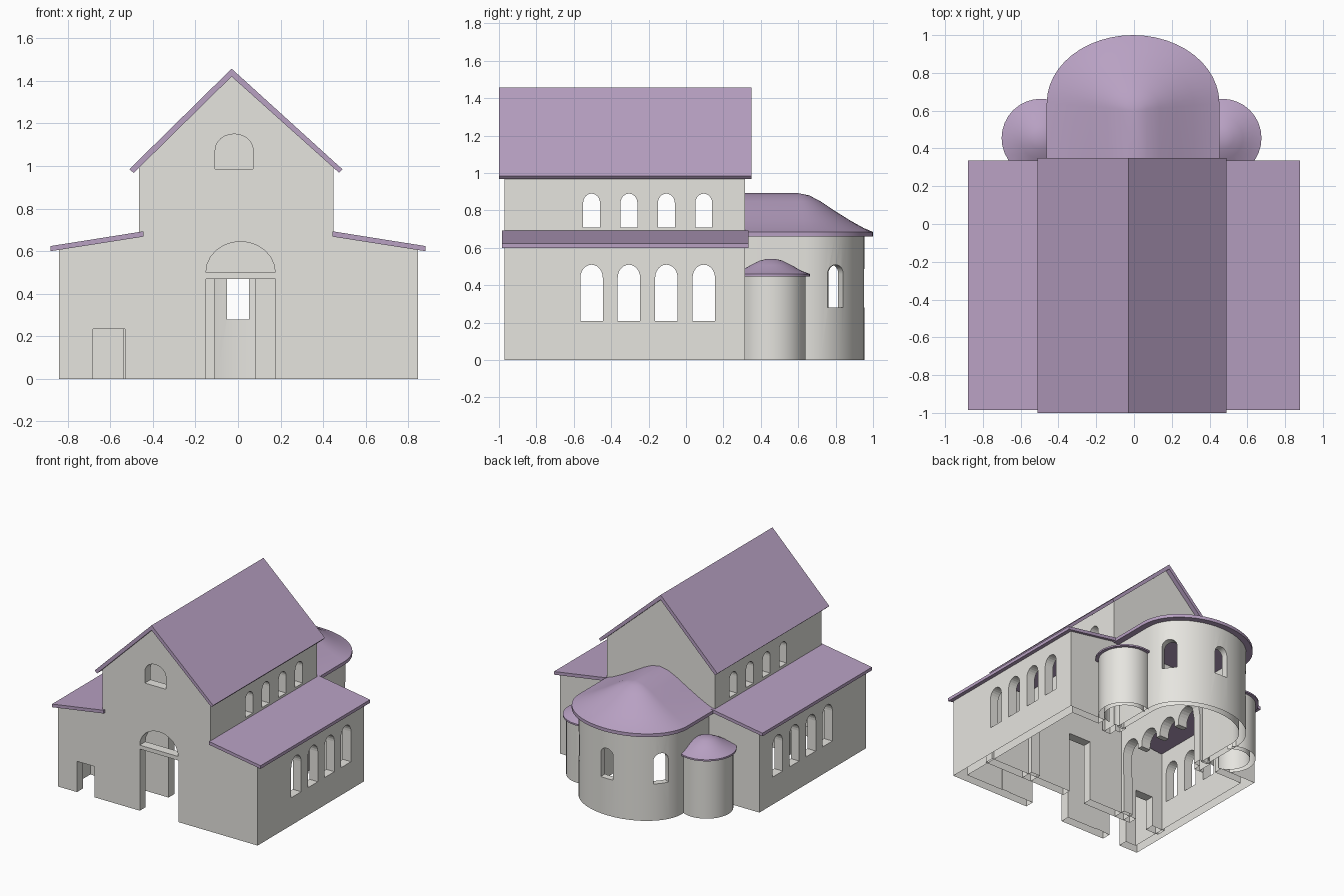
import bpy, bmesh, math
from mathutils import Matrix, Vector

if "Cube" in bpy.data.objects:
    bpy.data.objects.remove(bpy.data.objects["Cube"])


def material(name, rgb):
    m = bpy.data.materials.new(name)
    m.diffuse_color = (*rgb, 1)
    m.use_nodes = True
    m.node_tree.nodes["Principled BSDF"].inputs["Base Color"].default_value = m.diffuse_color
    return m


STONE = material("pale stone", (0.79, 0.78, 0.74))
TILE = material("mauve roof", (0.48, 0.355, 0.545))


def finish(name, bm, mat, smooth=None):
    bmesh.ops.recalc_face_normals(bm, faces=bm.faces)
    me = bpy.data.meshes.new(name)
    bm.to_mesh(me)
    bm.free()
    ob = bpy.data.objects.new(name, me)
    bpy.context.collection.objects.link(ob)
    me.materials.append(mat)
    if smooth:
        shade(ob, smooth)
    return ob


def shade(ob, angle):
    bpy.ops.object.select_all(action='DESELECT')
    ob.select_set(True)
    bpy.context.view_layer.objects.active = ob
    bpy.ops.object.shade_smooth_by_angle(angle=math.radians(angle))


def prism(name, pts, v0, v1, turn=0, at=(0, 0), mat=STONE, smooth=None):
    """Profile (u, z) extruded along v, turned about z and moved."""
    bm = bmesh.new()
    a = [bm.verts.new((u, v0, z)) for u, z in pts]
    b = [bm.verts.new((u, v1, z)) for u, z in pts]
    bm.faces.new(a)
    bm.faces.new(b[::-1])
    n = len(pts)
    for i in range(n):
        bm.faces.new((a[i], a[(i + 1) % n], b[(i + 1) % n], b[i]))
    M = Matrix.Translation((*at, 0)) @ Matrix.Rotation(math.radians(turn), 4, 'Z')
    bmesh.ops.transform(bm, matrix=M, verts=bm.verts)
    return finish(name, bm, mat, smooth)


def rect(u0, u1, z0, z1):
    return [(u0, z0), (u1, z0), (u1, z1), (u0, z1)]


def arch(c, w, z0, z1, rise, n=12):
    top = [(c + w / 2 * math.cos(math.pi * i / n),
            z1 - rise + rise * math.sin(math.pi * i / n)) for i in range(n + 1)]
    return ([(c - w / 2, z0), (c + w / 2, z0)] if z0 < z1 - rise else []) + top


def open_bottom(me):
    """Walls are open underneath: drop the faces lying on the ground."""
    bm = bmesh.new()
    bm.from_mesh(me)
    low = [f for f in bm.faces if all(v.co.z < 0.001 for v in f.verts)]
    bmesh.ops.delete(bm, geom=low, context='FACES')
    bm.to_mesh(me)
    bm.free()


def cut(ob, *cutters):
    for c in cutters:
        c.hide_render = True
        m = ob.modifiers.new("cut", 'BOOLEAN')
        m.operation, m.solver, m.object = 'DIFFERENCE', 'EXACT', c
    dg = bpy.context.evaluated_depsgraph_get()
    me = bpy.data.meshes.new_from_object(ob.evaluated_get(dg))
    ob.modifiers.clear()
    ob.data = me
    open_bottom(me)
    for c in cutters:
        bpy.data.objects.remove(c)


# Main walls: basilica section, hollowed, then doors and windows cut
walls = prism("church_walls", [
    (-0.84, 0), (0.845, 0), (0.845, 0.61), (0.448, 0.67), (0.448, 1.0),
    (-0.03, 1.425), (-0.465, 1.0), (-0.465, 0.67), (-0.84, 0.61)], -0.97, 0.315)
holes = [
    prism("nave_space", [(-0.395, -.1), (0.378, -.1), (0.378, 1.2), (-0.03, 1.6),
                         (-0.395, 1.2)], -0.90, 0.25),
    prism("aisle_space_r", rect(0.455, 0.775, -.1, 0.8), -0.90, 0.25),
    prism("aisle_space_l", rect(-0.77, -0.472, -.1, 0.8), -0.90, 0.25),
    prism("porch_space", rect(-0.6, 0.6, -.12, 0.58), -0.895, -0.68),
    prism("arcade_space", rect(-0.58, 0.19, -.12, 0.44), -0.6, 0.6, 90),
    prism("main_door", rect(-0.15, 0.175, -.1, 0.47), -1.2, -0.85),
    prism("lunette", arch(0.012, 0.325, 0.5, 0.645, 0.145), -1.2, -0.85),
    prism("side_door", rect(-0.68, -0.53, -.1, 0.235), -1.2, -0.85),
    prism("gable_window", arch(-0.018, 0.178, 0.985, 1.15, 0.075), -1.2, -0.85),
    prism("apse_opening", arch(0, 0.68, -.1, 0.62, 0.25), 0.2, 0.5),
    prism("side_opening_r", arch(0.485, 0.10, -.1, 0.4, 0.05), 0.2, 0.5),
    prism("side_opening_l", arch(-0.485, 0.10, -.1, 0.4, 0.05), 0.2, 0.5)]
for i in range(4):
    y = -0.505 + 0.2 * i
    holes += [
        prism("aisle_window", arch(y, 0.12, 0.21, 0.51, 0.07), -1.2, 1.2, 90),
        prism("arcade_arch", arch(y, 0.16, 0.3, 0.55, 0.09), -0.6, 0.6, 90),
        prism("high_window", arch(y, 0.09, 0.71, 0.89, 0.05), -0.6, 0.6, 90)]
cut(walls, *holes)

# Wall between porch and church, rising to the nave roof, with two inner doors
inner = prism("porch_wall", [
    (-0.79, 0), (0.79, 0), (0.79, 0.61), (0.42, 0.65), (0.42, 1.0), (-0.03, 1.41),
    (-0.43, 1.0), (-0.43, 0.65), (-0.79, 0.61)], -0.68, -0.61)
cut(inner, prism("inner_door", rect(-0.11, 0.08, -.1, 0.47), -0.8, -0.5),
    prism("inner_side_door", rect(-0.68, -0.53, -.1, 0.235), -0.8, -0.5))

# Nave and aisle roofs
prism("nave_roof", [(-0.51, 0.985), (-0.03, 1.457), (0.49, 0.985), (0.475, 0.968),
                    (-0.03, 1.42), (-0.49, 0.967)], -1.0, 0.35, mat=TILE)
for s, n in ((1, "right"), (-1, "left")):
    prism(n + "_aisle_roof", [(s * 0.88, 0.60), (s * 0.88, 0.624), (s * 0.445, 0.693),
                              (s * 0.445, 0.668)], -0.985, 0.335, mat=TILE)


def u_path(w, y0, yc, ry, n=24):
    """Straight sides closed by a half ellipse, seen from above."""
    arc = [(w * math.cos(math.pi * i / n) - 0.005, yc + ry * math.sin(math.pi * i / n))
           for i in range(n + 1)]
    return [(w - 0.005, y0)] + arc + [(-w - 0.005, y0)]


# Main apse wall with three windows
bm = bmesh.new()
out, inn = u_path(0.41, 0.3, 0.64, 0.315), u_path(0.36, 0.3, 0.64, 0.265)
rows = [[bm.verts.new((x, y, z)) for x, y in p]
        for p, z in ((out, 0), (out, 0.67), (inn, 0.67), (inn, 0))]
for k in range(4):
    a, b = rows[k], rows[(k + 1) % 4]
    for i in range(len(a) - 1):
        bm.faces.new((a[i], a[i + 1], b[i + 1], b[i]))
for i in (0, -1):
    bm.faces.new([r[i] for r in rows])
apse = finish("apse_wall", bm, STONE)
cut(apse, *[prism("apse_window", arch(0, 0.105, 0.28, 0.51, 0.05), 0.1, 0.5, t, (0, 0.6))
            for t in (-60, 0, 60)])
shade(apse, 35)

# Main apse roof: outline drawn up to a short ridge
bm = bmesh.new()
eave = u_path(0.457, 0.315, 0.64, 0.36)
prof = [(0, 0.66), (0, 0.685), (0.12, 0.705), (0.3, 0.745), (0.5, 0.795),
        (0.7, 0.848), (0.85, 0.88), (1, 0.892)]
rows = []
for t, z in prof:
    rows.append([bm.verts.new((x * (1 - t), y + (min(y, 0.6) - y) * t, z)) for x, y in eave])
for a, b in zip(rows, rows[1:]):
    for i in range(len(a) - 1):
        bm.faces.new((a[i], a[i + 1], b[i + 1], b[i]))
bm.faces.new(rows[0])
bmesh.ops.remove_doubles(bm, verts=bm.verts, dist=1e-5)
finish("apse_roof", bm, TILE, 40)


def spin(name, prof, side, mat):
    """Revolved profile, trimmed where it meets the church and apse."""
    bm = bmesh.new()
    vs = [bm.verts.new((r, 0, z)) for r, z in prof]
    es = [bm.edges.new(p) for p in zip(vs, vs[1:])]
    bmesh.ops.spin(bm, geom=vs + es, cent=(0, 0, 0), axis=(0, 0, 1),
                   angle=math.tau, steps=32, use_duplicate=False)
    bmesh.ops.remove_doubles(bm, verts=bm.verts, dist=1e-5)
    bmesh.ops.translate(bm, vec=(side * 0.48 - 0.013, 0.455, 0), verts=bm.verts)
    for co, no in (((0, 0.312, 0), (0, -1, 0)), ((side * 0.39, 0, 0), (-side, 0, 0))):
        bmesh.ops.bisect_plane(bm, geom=bm.verts[:] + bm.edges[:] + bm.faces[:],
                               plane_co=Vector(co), plane_no=Vector(no), clear_outer=True)
    ob = finish(name, bm, mat, 40)
    open_bottom(ob.data)


# Small side apses
for s, n in ((1, "right"), (-1, "left")):
    spin(n + "_side_apse_wall", [(0.185, 0.46), (0.185, 0), (0.145, 0), (0.145, 0.46)],
         s, STONE)
    spin(n + "_side_apse_roof", [(0, 0.448), (0.208, 0.448), (0.208, 0.46), (0.16, 0.478),
                                 (0.11, 0.507), (0.06, 0.532), (0.025, 0.54), (0, 0.541)],
         s, TILE)
